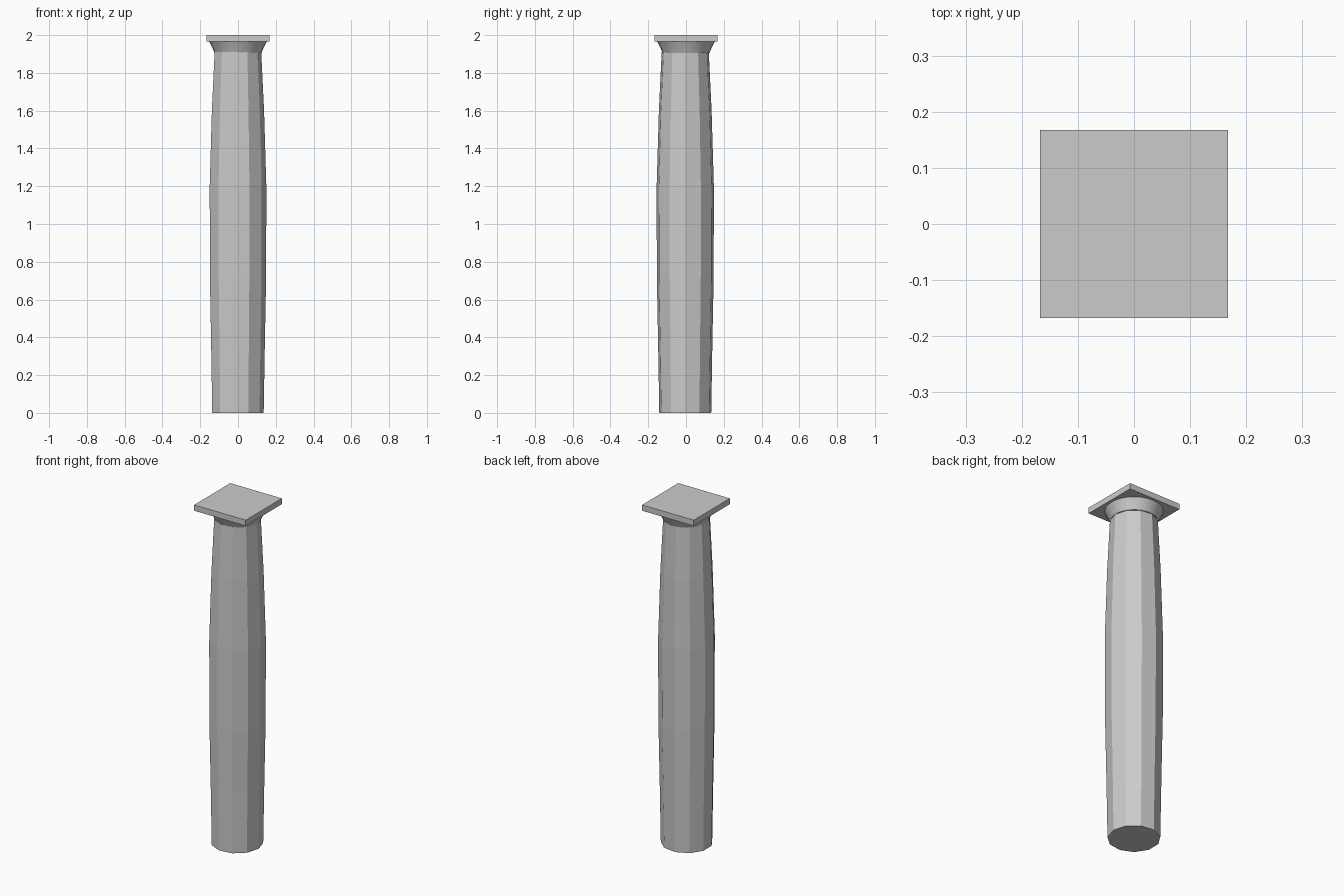
import bpy, bmesh
from math import cos, sin, tau

if "Cube" in bpy.data.objects:
    bpy.data.objects.remove(bpy.data.objects["Cube"])


def lathe(name, profile, sides, centre=(0, 0), smooth=False):
    """Closed solid of revolution from (radius, z) points, first vertex on +x."""
    bm = bmesh.new()
    rings = [[bm.verts.new((centre[0] + r * cos(tau * i / sides),
                            centre[1] + r * sin(tau * i / sides), z))
              for i in range(sides)] for r, z in profile]
    for lower, upper in zip(rings, rings[1:]):
        for i in range(sides):
            j = (i + 1) % sides
            face = bm.faces.new((lower[i], lower[j], upper[j], upper[i]))
            face.smooth = smooth
    bm.faces.new(rings[0][::-1])
    bm.faces.new(rings[-1])
    mesh = bpy.data.meshes.new(name)
    bm.to_mesh(mesh)
    bm.free()
    obj = bpy.data.objects.new(name, mesh)
    bpy.context.collection.objects.link(obj)
    return obj


# Eleven-sided shaft, swelling gently at the middle
lathe("shaft", [(0.139, 0), (0.145, 0.36), (0.152, 0.72), (0.153, 1.2),
                (0.141, 1.6), (0.126, 1.91)], 11, centre=(-0.003, -0.004))

# Round flared neck under the top slab
echinus = lathe("flared_neck", [(0.124, 1.905), (0.138, 1.938), (0.153, 1.966)],
                32, smooth=True)
bpy.context.view_layer.objects.active = echinus
echinus.select_set(True)
bpy.ops.object.shade_smooth_by_angle()

# Square top slab
bpy.ops.mesh.primitive_cube_add(size=1, location=(0, 0, 1.983))
slab = bpy.context.object
slab.name = "top_slab"
slab.scale = (0.335, 0.335, 0.034)
